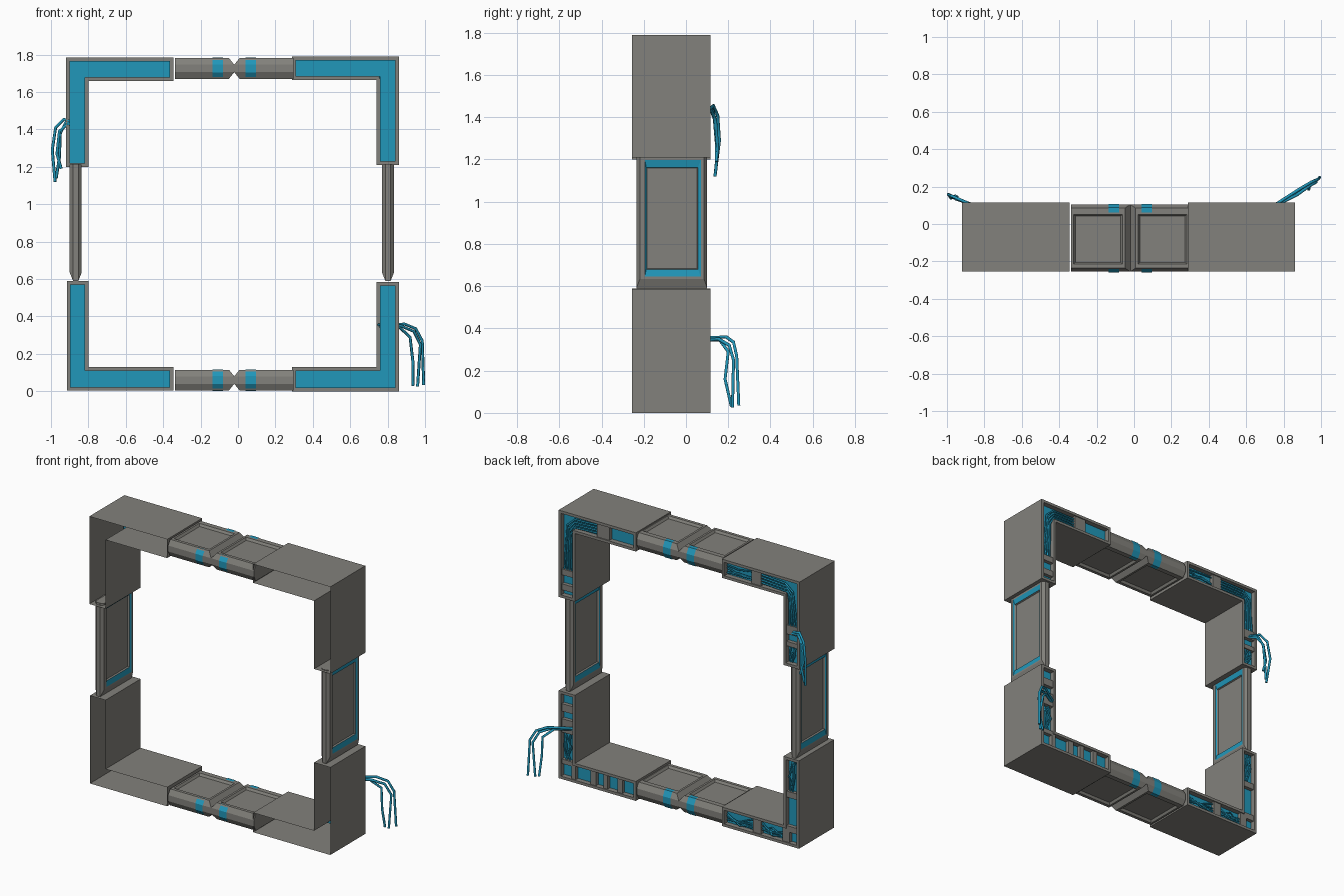
import bpy, bmesh, random

if "Cube" in bpy.data.objects:
    bpy.data.objects.remove(bpy.data.objects["Cube"])

random.seed(4)


def material(name, rgb):
    m = bpy.data.materials.new(name)
    m.diffuse_color = (*rgb, 1)
    m.use_nodes = True
    m.node_tree.nodes["Principled BSDF"].inputs["Base Color"].default_value = m.diffuse_color
    return m


GREY = material("warm grey metal", (0.225, 0.22, 0.20))
BLUE = material("cyan blue", (0.015, 0.31, 0.49))
FRONT, BACK = -0.255, 0.115


def finish(name, bm, mats=(GREY, BLUE)):
    bmesh.ops.recalc_face_normals(bm, faces=bm.faces)
    me = bpy.data.meshes.new(name)
    bm.to_mesh(me)
    bm.free()
    for m in mats:
        me.materials.append(m)
    ob = bpy.data.objects.new(name, me)
    bpy.context.collection.objects.link(ob)
    return ob


def loft(bm, rings, mats, caps=(None, None)):
    """Bridge rings of equal size; one material index per band."""
    vs = [[bm.verts.new(p) for p in r] for r in rings]
    n = len(rings[0])
    for a, b, m in zip(vs, vs[1:], mats):
        for i in range(n):
            j = (i + 1) % n
            bm.faces.new((a[i], a[j], b[j], b[i])).material_index = m
    for ring, m in ((vs[0], caps[0]), (vs[-1], caps[1])):
        if m is not None:
            bm.faces.new(ring).material_index = m


def box(bm, x0, x1, y0, y1, z0, z1):
    def ring(y):
        return [(x0, y, z0), (x1, y, z0), (x1, y, z1), (x0, y, z1)]
    loft(bm, [ring(y0), ring(y1)], [0], (0, 0))


def tube(name, pts, r=0.007):
    cu = bpy.data.curves.new(name, 'CURVE')
    cu.dimensions = '3D'
    cu.bevel_depth = r
    cu.bevel_resolution = 1
    cu.use_fill_caps = True
    sp = cu.splines.new('POLY')
    sp.points.add(len(pts) - 1)
    for p, c in zip(sp.points, pts):
        p.co = (*c, 1)
    tmp = bpy.data.objects.new(name, cu)
    bpy.context.collection.objects.link(tmp)
    bpy.context.view_layer.update()
    me = bpy.data.meshes.new_from_object(
        tmp.evaluated_get(bpy.context.evaluated_depsgraph_get()))
    bpy.data.objects.remove(tmp)
    me.materials.clear()
    me.materials.append(BLUE)
    bpy.context.collection.objects.link(bpy.data.objects.new(name, me))


# L-shaped corner housings: open at the front, blue recess with grey bars at the back
def corner(name, xo, xe, xi, zo, ze, zi, xbars, zbars):
    sx = 1 if xe > xo else -1
    sz = 1 if ze > zo else -1

    def ring(y, t):
        a, b = sx * t, sz * t
        return [(xo + a, y, zo + b), (xe - a, y, zo + b), (xe - a, y, zi - b),
                (xi - a, y, zi - b), (xi - a, y, ze - b), (xo + a, y, ze - b)]
    bm = bmesh.new()
    loft(bm, [ring(FRONT, 0), ring(BACK, 0), ring(BACK, 0.018), ring(0.082, 0.018)],
         [0, 0, 0], (None, 1))
    za, zb = sorted((zo + sz * 0.018, zi - sz * 0.018))
    for a, b in xbars:
        box(bm, a, b, 0.083, 0.108, za, zb)
    xa, xb = sorted((xo + sx * 0.018, xi - sx * 0.018))
    for a, b in zbars:
        box(bm, xa, xb, 0.083, 0.108, a, b)
    finish(name, bm)


corner("top_left_corner", -0.92, -0.345, -0.80, 1.785, 1.20, 1.66,
       [(-0.63, -0.56)], [(1.41, 1.47), (1.33, 1.36)])
corner("top_right_corner", 0.86, 0.29, 0.74, 1.79, 1.21, 1.665,
       [(0.49, 0.58)], [(1.36, 1.40), (1.26, 1.30)])
corner("bottom_left_corner", -0.915, -0.345, -0.80, 0.003, 0.59, 0.13,
       [(-0.63, -0.57), (-0.84, -0.79)], [(0.32, 0.36), (0.09, 0.13)])
corner("bottom_right_corner", 0.86, 0.29, 0.74, 0.0, 0.585, 0.13,
       [(0.59, 0.63), (0.505, 0.535), (0.395, 0.43), (0.74, 0.77)],
       [(0.45, 0.50), (0.31, 0.40), (0.10, 0.13)])


# double-sided plate: nested rectangles (u0, u1, v0, v1, height), mirrored in height
def plate(name, rects, mats, place):
    def ring(r, s):
        u0, u1, v0, v1, h = r
        return [place(u, v, s * h) for u, v in ((u0, v0), (u1, v0), (u1, v1), (u0, v1))]
    bm = bmesh.new()
    rings = [ring(r, -1) for r in reversed(rects)] + [ring(r, 1) for r in rects]
    loft(bm, rings, mats[::-1] + [0] + mats, (0, 0))
    finish(name, bm)


# side panels with blue trim
for side, cx in (("left", -0.868), ("right", 0.802)):
    plate(side + "_side_panel",
          [(-0.235, 0.10, 0.59, 1.215, 0.014),
           (-0.218, 0.085, 0.635, 1.212, 0.032),
           (-0.195, 0.07, 0.645, 1.197, 0.032),
           (-0.188, 0.057, 0.68, 1.163, 0.026),
           (-0.184, 0.053, 0.684, 1.159, 0.016)],
          [0, 0, 1, 0], lambda u, v, h, cx=cx: (cx + h, u, v))

# top and bottom connectors: two mirrored halves meeting in a V notch, with blue clips
MID = -0.02
for level, cz in (("bottom", 0.06), ("top", 1.726)):
    for side, s in (("left", -1), ("right", 1)):
        plate(f"{level}_{side}_connector",
              [(0.0, 0.318, -0.255, 0.105, 0.02),
               (0.028, 0.316, -0.236, 0.085, 0.055),
               (0.042, 0.303, -0.215, 0.052, 0.055),
               (0.052, 0.293, -0.205, 0.042, 0.040)],
              [0, 0, 0],
              lambda u, v, h, s=s, cz=cz: (MID + s * u, v, cz + h))
        bm = bmesh.new()
        x0, x1 = (-0.135, -0.08) if s < 0 else (0.04, 0.095)
        for prof in ([(-0.234, 0.056), (-0.258, 0.021)], [(0.062, 0.0575), (0.087, 0.0575), (0.108, 0.021)]):
            strip = [(y, z) for y, z in prof] + [(y, -z) for y, z in reversed(prof)]
            pairs = [[bm.verts.new((x, y, cz + z)) for x in (x0, x1)] for y, z in strip]
            for a, b in zip(pairs, pairs[1:]):
                bm.faces.new((a[0], a[1], b[1], b[0]))
        finish(f"{level}_{side}_clip", bm, (BLUE,))


# crossing wires inside the recesses
def crossing(name, x0, x1, z0, z1, along_x, n=5):
    for i in range(n):
        t0, t1 = random.random(), random.random()
        if along_x:
            pts = [(x0, 0.093, z0 + (z1 - z0) * t0),
                   ((x0 + x1) / 2, 0.104, z0 + (z1 - z0) * random.random()),
                   (x1, 0.093, z0 + (z1 - z0) * t1)]
        else:
            pts = [(x0 + (x1 - x0) * t0, 0.093, z0),
                   (x0 + (x1 - x0) * random.random(), 0.104, (z0 + z1) / 2),
                   (x0 + (x1 - x0) * t1, 0.093, z1)]
        tube(f"{name}_{i}", pts, 0.005)


crossing("top_left_arm_wire", -0.56, -0.37, 1.69, 1.755, True)
crossing("top_left_post_wire", -0.89, -0.83, 1.225, 1.33, False)
crossing("bottom_left_post_wire", -0.885, -0.83, 0.36, 0.565, False)
crossing("bottom_left_arm_wire", -0.57, -0.37, 0.03, 0.10, True)
crossing("bottom_left_inner_wire", -0.79, -0.63, 0.03, 0.10, True)
crossing("bottom_right_post_wire", 0.77, 0.83, 0.13, 0.31, False)

# wires bending round the upper corners
for i in range(4):
    d = 0.018 * i
    tube(f"top_left_bend_wire_{i}",
         [(-0.62, 0.10, 1.752 - d), (-0.81 - d / 3, 0.108, 1.745 - d),
          (-0.865 + d / 2, 0.108, 1.70 - d), (-0.89 + d, 0.10, 1.47)], 0.006)
    tube(f"top_right_bend_wire_{i}",
         [(0.58, 0.095, 1.755 - d), (0.75, 0.10, 1.75 - d),
          (0.805 - d / 2, 0.10, 1.70 - d), (0.83 - d, 0.095, 1.40)], 0.006)

# loose cables hanging out of the back
HANGING = {
    "left_cable": [
        [(-0.86, 0.10, 1.43), (-0.93, 0.13, 1.455), (-0.975, 0.15, 1.41), (-0.993, 0.158, 1.29), (-0.978, 0.137, 1.12)],
        [(-0.86, 0.10, 1.42), (-0.92, 0.125, 1.44), (-0.95, 0.14, 1.38), (-0.955, 0.15, 1.25), (-0.972, 0.14, 1.14)],
        [(-0.85, 0.10, 1.42), (-0.91, 0.12, 1.43), (-0.955, 0.135, 1.39), (-0.968, 0.145, 1.27), (-0.945, 0.145, 1.19)]],
    "right_cable": [
        [(0.75, 0.10, 0.355), (0.89, 0.19, 0.36), (0.95, 0.225, 0.335), (0.985, 0.24, 0.27), (0.993, 0.25, 0.035)],
        [(0.76, 0.10, 0.345), (0.87, 0.155, 0.35), (0.94, 0.205, 0.32), (0.975, 0.225, 0.25), (0.96, 0.22, 0.025)],
        [(0.77, 0.10, 0.345), (0.86, 0.16, 0.345), (0.92, 0.20, 0.29), (0.935, 0.185, 0.16), (0.935, 0.215, 0.03)]],
}
for name, cables in HANGING.items():
    for i, pts in enumerate(cables):
        tube(f"{name}_{i}", pts, 0.008)
